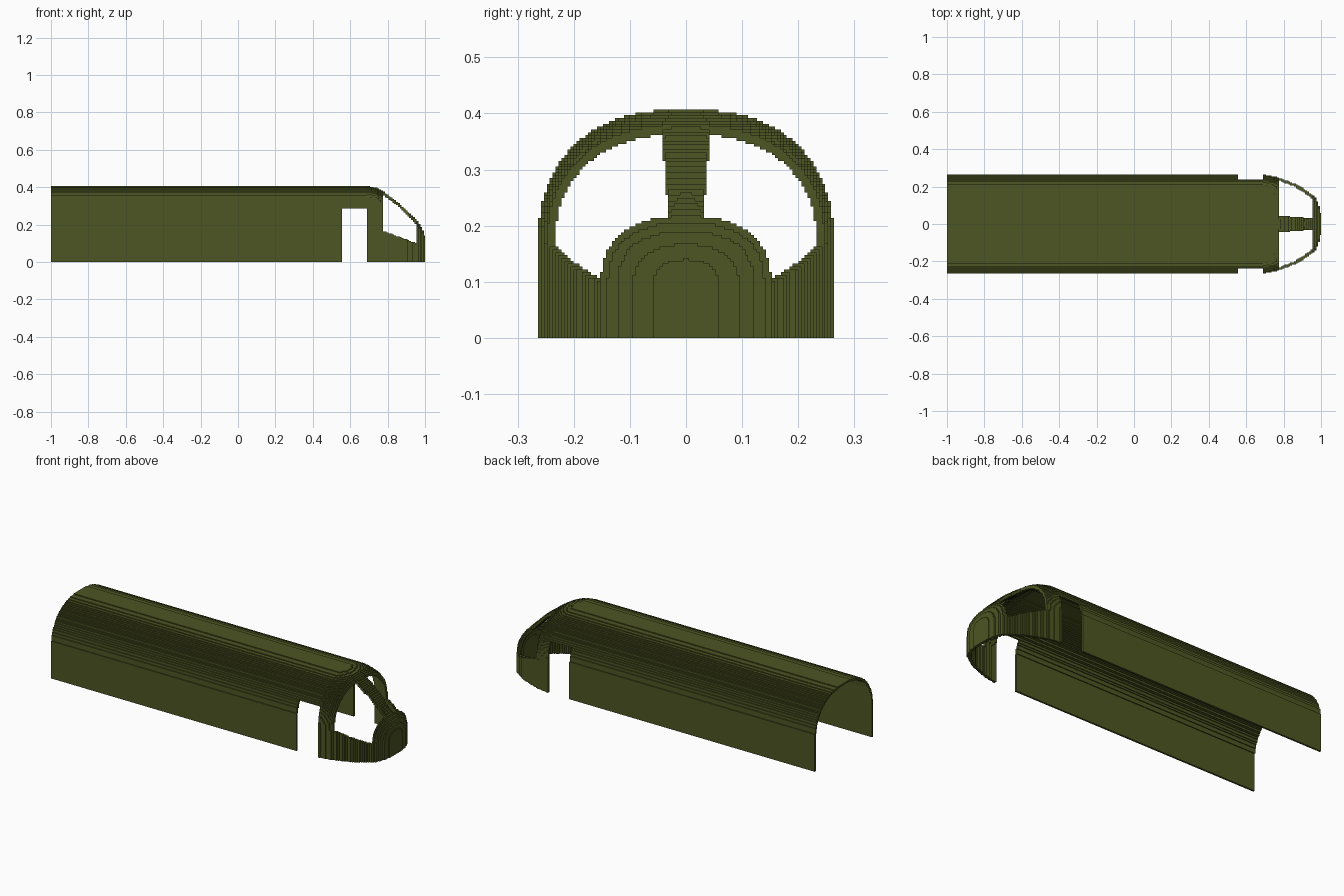
import bpy, bmesh

if "Cube" in bpy.data.objects:
    bpy.data.objects.remove(bpy.data.objects["Cube"])

# One flat colour
olive = bpy.data.materials.new("olive_green")
olive.diffuse_color = (0.075, 0.09, 0.016, 1)
olive.use_nodes = True
olive.node_tree.nodes["Principled BSDF"].inputs["Base Color"].default_value = olive.diffuse_color

# Stepped grid: long slabs for the straight body, thin slabs for the rounded nose
XS = [-1, 0.555, 0.69] + [0.705 + 0.01 * i for i in range(30)] + [1.0]
NY, NZ = 50, 80
DY, DZ = 0.264 / NY, 0.407 / NZ

# Arch section along the nose: x, half width, top height, height of straight side
SECTIONS = [
    (0.69, 0.264, 0.407, 0.16), (0.74, 0.256, 0.395, 0.16), (0.775, 0.247, 0.378, 0.155),
    (0.865, 0.213, 0.312, 0.135), (0.91, 0.187, 0.267, 0.12), (0.96, 0.151, 0.217, 0.10),
    (0.97, 0.14, 0.205, 0.10), (0.98, 0.122, 0.19, 0.095), (0.99, 0.094, 0.166, 0.09),
    (0.9975, 0.06, 0.14, 0.085),
]


def section(x):
    """Half width, top and straight height of the arch at x."""
    if x <= SECTIONS[0][0]:
        return SECTIONS[0][1:]
    for a, b in zip(SECTIONS, SECTIONS[1:]):
        if x <= b[0]:
            t = (x - a[0]) / (b[0] - a[0])
            return tuple(p + (q - p) * t for p, q in zip(a[1:], b[1:]))
    return None


def inside(sec, y, z, shrink=0.0):
    if sec is None:
        return False
    w, top, side = sec[0] - shrink, sec[1] - shrink, sec[2]
    if w <= 0 or y > w or z > top:
        return False
    return z <= side or (y / w) ** 2.4 + ((z - side) / (top - side)) ** 2.4 <= 1


def part_at(x, y, z):
    """Name of the part filling this cell, or None where it is open."""
    if 0.555 < x < 0.69 and z < 0.285:                  # doorway
        return None
    if 0.775 < x < 0.955:                               # windscreen opening
        t = (x - 0.775) / 0.18
        if z > 0.167 - 0.067 * t:
            return "windscreen_pillar" if y < 0.045 - 0.015 * t else None
    return "body_shell" if x < 0.69 else "nose_shell"


# Fill the thin wall, one half only
cells = {}
for i in range(len(XS) - 1):
    x = (XS[i] + XS[i + 1]) / 2
    outer = section(x)
    hollow = section(x + 0.012) if x > 0.69 else outer
    for j in range(NY):
        for k in range(NZ):
            y, z = (j + 0.5) * DY, (k + 0.5) * DZ
            if inside(outer, y, z) and not inside(hollow, y, z, 0.0105):
                name = part_at(x, y, z)
                if name:
                    cells[i, j, k] = name

# Quad corners for each of the six directions
SIDES = {
    (1, 0, 0): ((1, 0, 0), (1, 1, 0), (1, 1, 1), (1, 0, 1)),
    (-1, 0, 0): ((0, 0, 0), (0, 0, 1), (0, 1, 1), (0, 1, 0)),
    (0, 1, 0): ((0, 1, 0), (0, 1, 1), (1, 1, 1), (1, 1, 0)),
    (0, -1, 0): ((0, 0, 0), (1, 0, 0), (1, 0, 1), (0, 0, 1)),
    (0, 0, 1): ((0, 0, 1), (1, 0, 1), (1, 1, 1), (0, 1, 1)),
    (0, 0, -1): ((0, 0, 0), (0, 1, 0), (1, 1, 0), (1, 0, 0)),
}


def build(name):
    """Skin the open sides of a part's cells and mirror it across y."""
    bm = bmesh.new()
    verts = {}
    for (i, j, k), owner in cells.items():
        if owner != name:
            continue
        for (a, b, c), corners in SIDES.items():
            if j + b < 0 or (i + a, j + b, k + c) in cells:
                continue
            quad = []
            for p, q, r in corners:
                key = (i + p, j + q, k + r)
                if key not in verts:
                    verts[key] = bm.verts.new((XS[key[0]], key[1] * DY, key[2] * DZ))
                quad.append(verts[key])
            bm.faces.new(quad)
    # Join coplanar neighbours into clean flat faces
    bmesh.ops.dissolve_limit(bm, angle_limit=0.01, verts=bm.verts[:], edges=bm.edges[:])
    mesh = bpy.data.meshes.new(name)
    bm.to_mesh(mesh)
    bm.free()
    mesh.materials.append(olive)
    obj = bpy.data.objects.new(name, mesh)
    bpy.context.collection.objects.link(obj)
    mirror = obj.modifiers.new("mirror", "MIRROR")
    mirror.use_axis = (False, True, False)
    mirror.merge_threshold = 0.0001


for part in ("body_shell", "nose_shell", "windscreen_pillar"):
    build(part)
